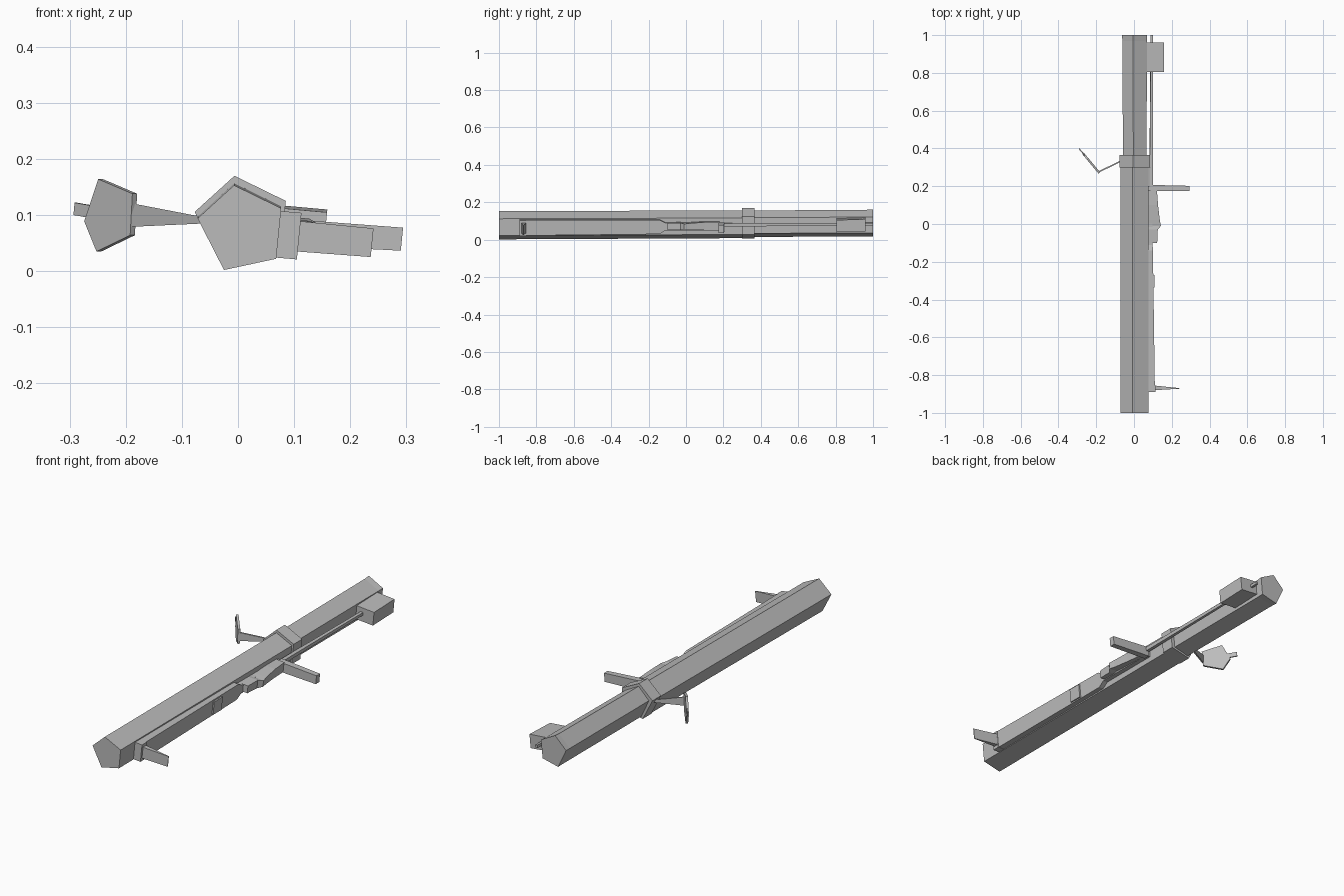
import bpy, bmesh
from mathutils import Vector

grey = bpy.data.materials.new("plain grey")
grey.diffuse_color = (0.5, 0.5, 0.5, 1)


def loft(name, sections):
    """Closed flat-faced solid through rings of equal point count."""
    bm = bmesh.new()
    rings = [[bm.verts.new(p) for p in ring] for ring in sections]
    n = len(rings[0])
    for a, b in zip(rings, rings[1:]):
        for i in range(n):
            j = (i + 1) % n
            bm.faces.new((a[i], a[j], b[j], b[i]))
    bm.faces.new(rings[0][::-1])
    bm.faces.new(rings[-1])
    bmesh.ops.recalc_face_normals(bm, faces=bm.faces)
    mesh = bpy.data.meshes.new(name)
    bm.to_mesh(mesh)
    bm.free()
    mesh.materials.append(grey)
    ob = bpy.data.objects.new(name, mesh)
    bpy.context.collection.objects.link(ob)
    return ob


# Pentagonal section of the tube, relative to its centre
PENTAGON = [(-0.033, -0.075), (0.06, -0.055), (0.069, 0.035), (-0.015, 0.076), (-0.08, 0.017)]


def penta(y, cx, cz, sx, sz):
    return [(cx + x * sx, y, cz + z * sz) for x, z in PENTAGON]


loft("front_tube", [penta(-1, 0.008, 0.077, 1, 1), penta(0.32, 0.008, 0.082, 0.98, 0.98)])
loft("rear_tube", [penta(0.32, 0.009, 0.085, 0.84, 0.93), penta(0.97, 0.008, 0.088, 0.87, 0.95),
                   penta(1, 0.008, 0.089, 0.89, 0.97)])
loft("collar", [penta(y, 0.010, 0.087, 1.09, 1.09) for y in (0.3, 0.365)])


# Side fittings lean with the right face of the tube: u is outward, v is up
def side(u, y, v):
    return (0.074 + u + 0.1 * (v - 0.065), y, v - 0.09 * u)


def ring_y(y, u0, u1, v0, v1):
    return [side(u0, y, v0), side(u1, y, v0), side(u1, y, v1), side(u0, y, v1)]


def ring_u(u, y0, y1, v0, v1):
    return [side(u, y0, v0), side(u, y1, v0), side(u, y1, v1), side(u, y0, v1)]


loft("front_bracket", [ring_y(y, -0.012, 0.035, 0.024, 0.107) for y in (-0.89, -0.855)])
loft("side_rail", [ring_y(-0.855, -0.012, 0.032, 0.025, 0.107),
                   ring_y(-0.14, -0.012, 0.022, 0.032, 0.107),
                   ring_y(-0.11, -0.012, 0.022, 0.052, 0.092),
                   ring_y(0.2, -0.012, 0.022, 0.052, 0.09)])
loft("rail_catch", [ring_y(y, 0.01, 0.031, 0.036, 0.1) for y in (-0.335, -0.27)])
loft("lock_plate", [ring_y(-0.1, 0.0, 0.046, 0.056, 0.092),
                    ring_y(-0.03, 0.0, 0.049, 0.055, 0.094),
                    ring_y(-0.01, 0.0, 0.066, 0.06, 0.09),
                    ring_y(0.02, 0.0, 0.06, 0.058, 0.093),
                    ring_y(0.1, 0.0, 0.05, 0.055, 0.098),
                    ring_y(0.18, 0.0, 0.044, 0.052, 0.098)])
loft("front_peg", [ring_u(0.03, -0.88, -0.855, 0.038, 0.092),
                   ring_u(0.165, -0.872, -0.869, 0.04, 0.091)])
loft("side_handle", [ring_u(0.01, 0.175, 0.207, 0.048, 0.094),
                     ring_u(0.217, 0.175, 0.202, 0.056, 0.097)])
loft("long_rod", [ring_y(0.18, 0.006, 0.024, 0.072, 0.09),
                  ring_y(1.0, 0.012, 0.024, 0.079, 0.092)])
loft("rear_box", [ring_y(y, -0.012, 0.08, 0.047 + d, 0.112 + d) for y, d in ((0.805, 0), (0.96, 0.005))])

# Thin arm widening out to the angled shield
loft("shield_arm", [[(x, y - 0.004, z0), (x, y + 0.004, z0), (x, y + 0.004, z1), (x, y - 0.004, z1)]
                    for x, y, z0, z1 in ((-0.06, 0.338, 0.085, 0.096), (-0.19, 0.274, 0.079, 0.121))])


def slanted(points, thick):
    """Plate on the shield plane, given its outline in x and z."""
    n = Vector((0.77, 0.64, 0)) * thick / 2
    mid = [Vector((x, 0.272 - 1.2 * (x + 0.185), z)) for x, z in points]
    return [[p - n for p in mid], [p + n for p in mid]]


loft("shield", slanted([(-0.245, 0.164), (-0.184, 0.138), (-0.188, 0.064), (-0.248, 0.035),
                        (-0.270, 0.089)], 0.011))
loft("shield_tab", slanted([(-0.255, 0.116), (-0.289, 0.122), (-0.291, 0.100), (-0.257, 0.094)], 0.006))
